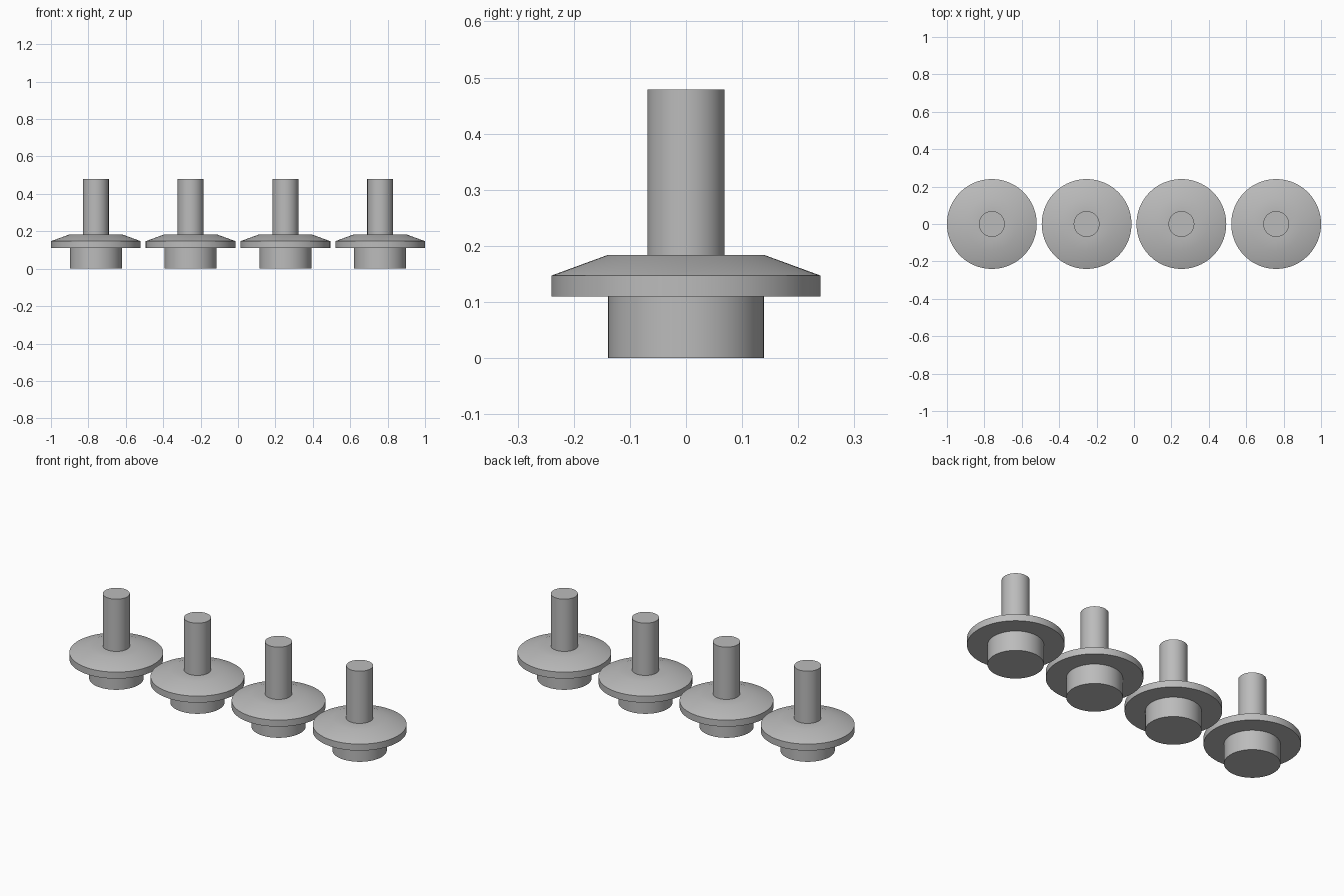
import bpy, bmesh, math

cube = bpy.data.objects.get("Cube")
if cube:
    bpy.data.objects.remove(cube, do_unlink=True)

SEGMENTS = 96
RIM = 0.24
# Outline as (radius, height), from the base centre to the stem top centre
PROFILE = [(0, 0), (0.139, 0), (0.139, 0.11), (RIM, 0.11), (RIM, 0.147),
           (0.139, 0.184), (0.069, 0.184), (0.069, 0.479), (0, 0.479)]

# Plain grey material
grey = bpy.data.materials.new("plain_grey")
grey.use_nodes = True
colour = (0.5, 0.5, 0.5, 1)
grey.diffuse_color = colour
grey.node_tree.nodes["Principled BSDF"].inputs["Base Color"].default_value = colour


def turned_mesh(name, profile):
    """Spin an outline around the z axis into a closed solid."""
    bm = bmesh.new()
    verts = [bm.verts.new((r, 0, z)) for r, z in profile]
    edges = [bm.edges.new(pair) for pair in zip(verts, verts[1:])]
    bmesh.ops.spin(bm, geom=verts + edges, cent=(0, 0, 0), axis=(0, 0, 1),
                   angle=math.tau, steps=SEGMENTS, use_merge=False)
    bmesh.ops.remove_doubles(bm, verts=bm.verts, dist=0.0001)
    bmesh.ops.recalc_face_normals(bm, faces=bm.faces)
    mesh = bpy.data.meshes.new(name)
    bm.to_mesh(mesh)
    bm.free()
    mesh.materials.append(grey)
    return mesh


# Row of four identical flanged pegs
mesh = turned_mesh("flanged_peg", PROFILE)
spacing = (2 - 2 * RIM) / 3
pegs = []
for i in range(4):
    peg = bpy.data.objects.new(f"flanged_peg_{i + 1}", mesh)
    peg.location.x = (i - 1.5) * spacing
    bpy.context.collection.objects.link(peg)
    pegs.append(peg)

# Smooth round walls, sharp rims
bpy.ops.object.select_all(action='DESELECT')
pegs[0].select_set(True)
bpy.context.view_layer.objects.active = pegs[0]
bpy.ops.object.shade_smooth_by_angle(angle=math.radians(30))
